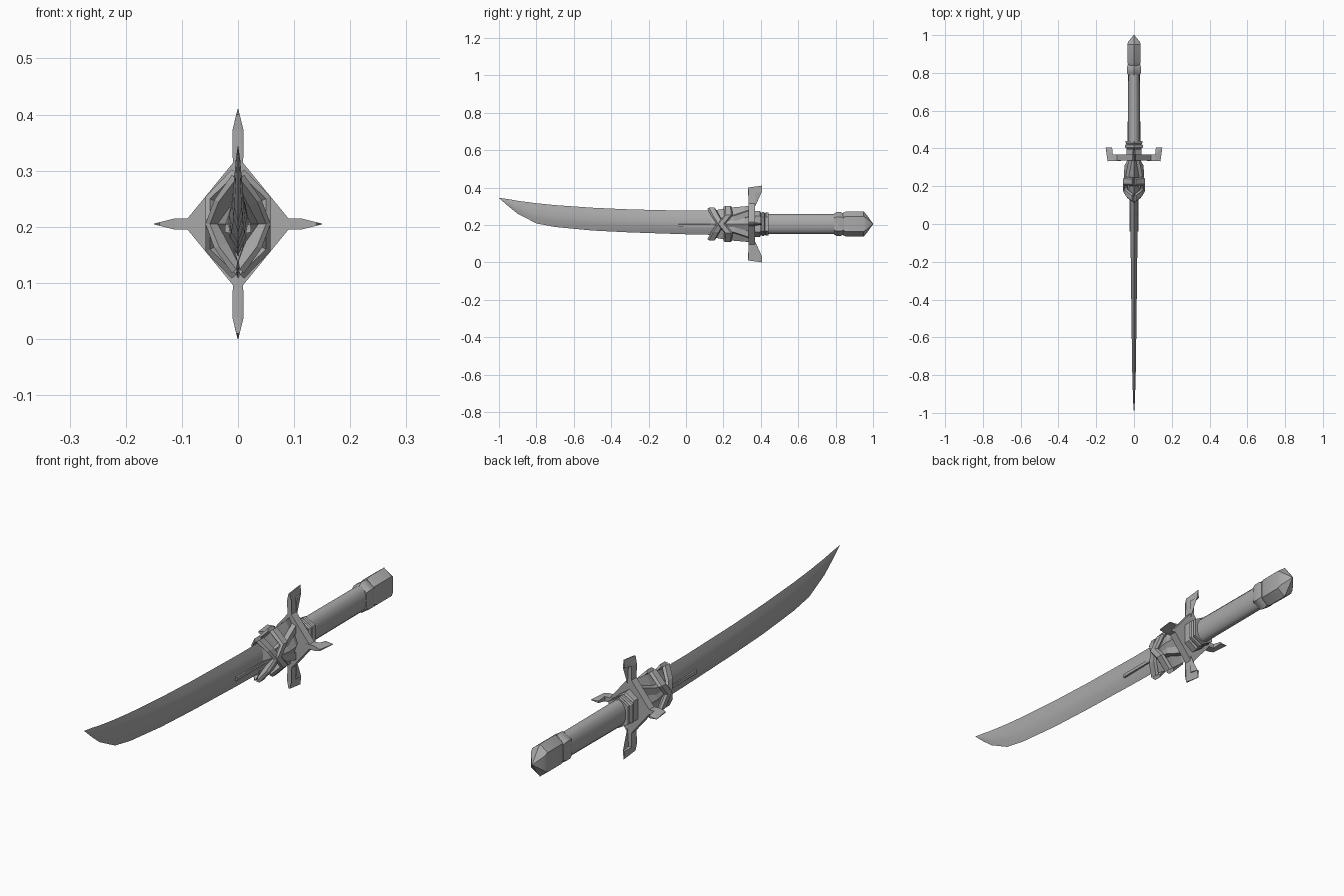
import bpy, bmesh, math

cube = bpy.data.objects.get("Cube")
if cube:
    bpy.data.objects.remove(cube)

grey = bpy.data.materials.new("plain grey")
grey.use_nodes = True
colour = (0.4, 0.4, 0.4, 1)
grey.diffuse_color = colour
grey.node_tree.nodes["Principled BSDF"].inputs["Base Color"].default_value = colour

MID = 0.205  # height of the long axis


def finish(name, bm, smooth=0):
    bmesh.ops.remove_doubles(bm, verts=bm.verts, dist=0.0002)
    bmesh.ops.recalc_face_normals(bm, faces=bm.faces)
    mesh = bpy.data.meshes.new(name)
    bm.to_mesh(mesh)
    bm.free()
    mesh.materials.append(grey)
    obj = bpy.data.objects.new(name, mesh)
    bpy.context.collection.objects.link(obj)
    if smooth:
        bpy.ops.object.select_all(action='DESELECT')
        obj.select_set(True)
        bpy.context.view_layer.objects.active = obj
        bpy.ops.object.shade_smooth_by_angle(angle=math.radians(smooth))
    return obj


def skin(bm, rings):
    """Join equal closed rings of points and cap both ends."""
    rows = [[bm.verts.new(p) for p in ring] for ring in rings]
    n = len(rows[0])
    for a, b in zip(rows, rows[1:]):
        for i in range(n):
            j = (i + 1) % n
            bm.faces.new((a[i], a[j], b[j], b[i]))
    bm.faces.new(rows[0])
    bm.faces.new(rows[-1])


def loft(name, section, stations, smooth=0):
    """Stations are (y, low z, high z, half width)."""
    bm = bmesh.new()
    skin(bm, [[(u * w, y, (lo + hi) / 2 + v * (hi - lo) / 2) for u, v in section]
              for y, lo, hi, w in stations])
    return finish(name, bm, smooth)


def around(stations):
    return [(y, MID - h, MID + h, w) for y, h, w in stations]


diamond = [(0, 1), (1, 0), (0, -1), (-1, 0)]
lens = [(0, 1), (0.55, 0.55), (1, 0), (0.75, -0.5), (0, -1), (-0.75, -0.5), (-1, 0), (-0.55, 0.55)]
oval = [(math.sin(a * math.tau / 16), math.cos(a * math.tau / 16)) for a in range(16)]
hexagon = [(0, 1), (1, 0.6), (1, -0.6), (0, -1), (-1, -0.6), (-1, 0.6)]

# Curved blade
loft("blade", lens, [
    (-1, 0.344, 0.345, 0.0003), (-0.95, 0.30, 0.338, 0.004), (-0.9, 0.26, 0.329, 0.006),
    (-0.8, 0.208, 0.316, 0.009), (-0.7, 0.189, 0.306, 0.011), (-0.5, 0.17, 0.292, 0.013),
    (-0.3, 0.16, 0.283, 0.016), (0, 0.15, 0.276, 0.019), (0.33, 0.143, 0.276, 0.024)], 40)

# Slim ribs on each blade face
for side, label in ((1, "left"), (-1, "right")):
    bm = bmesh.new()
    skin(bm, [[(side * x, y, z) for x, z in
               ((0.01, 0.188), (0.023, 0.19), (0.023, 0.203), (0.01, 0.206))]
              for y in (-0.04, 0.16)])
    finish(label + "_blade_rib", bm)

# Flared collar between blade and guard
loft("blade_collar", diamond, around([
    (0.13, 0.068, 0.022), (0.2, 0.082, 0.043), (0.26, 0.09, 0.054),
    (0.31, 0.094, 0.05), (0.335, 0.097, 0.036)]))

# Crossed straps, one pair on each side
for side, label in ((1, "left"), (-1, "right")):
    for flip, way in ((1, "rising"), (-1, "falling")):
        bm = bmesh.new()
        path = [(0.003, 0.135, 0.081), (0.034, 0.158, 0.04),
                (0.05, 0.185, 0), (0.05, 0.225, -0.045), (0.003, 0.222, -0.09)]
        skin(bm, [[(side * max(x + dx, 0), y + dy, MID + flip * (h + dh))
                   for dx, dy, dh in ((0, -0.021, 0), (0.008, -0.012, h * 0.08),
                                      (0.008, 0.016, h * 0.08), (0, 0.024, 0),
                                      (-0.02, 0, -h * 0.2))]
                  for x, y, h in path])
        finish(label + "_" + way + "_strap", bm)

# Fanned ridges on the collar
for side, label in ((1, "left"), (-1, "right")):
    for flip, level in ((1, "upper"), (-1, "lower")):
        bm = bmesh.new()
        skin(bm, [[(side * (x + dx), y, MID + flip * (h + dh))
                   for dx, dh in ((-0.014, -0.02), (0.004, -0.015), (0.004, 0.015), (-0.014, 0.02))]
                  for x, y, h in ((0.03, 0.19, 0.015), (0.04, 0.26, 0.03), (0.025, 0.335, 0.055))])
        finish(label + "_" + level + "_collar_ridge", bm)

# Diamond guard plate
loft("guard_plate", diamond, around([(0.335, 0.12, 0.098), (0.368, 0.12, 0.098)]))


# Four hooked prongs: (reach before the tip, y, half thickness)
def prong(name, out, base, tip):
    outline = [(base, 0.334, 0.009), (tip - 0.038, 0.334, 0.01), (tip - 0.01, 0.332, 0.003),
               (tip, 0.405, 0.0006), (tip - 0.034, 0.405, 0.004),
               (tip - 0.038, 0.368, 0.01), (base, 0.368, 0.009)]
    dx, dz = out
    bm = bmesh.new()
    skin(bm, [[(dx * r + dz * s * t, y, MID + dz * r + dx * s * t) for r, y, t in outline]
              for s in (-1, 1)])
    bmesh.ops.triangulate(bm, faces=bm.faces)
    finish(name, bm)


prong("top_prong", (0, 1), 0.09, 0.205)
prong("bottom_prong", (0, -1), 0.09, 0.205)
prong("left_prong", (1, 0), 0.07, 0.15)
prong("right_prong", (-1, 0), 0.07, 0.15)

# Stepped collars behind the guard
loft("front_grip_collar", hexagon, around([
    (0.365, 0.07, 0.04), (0.395, 0.07, 0.04), (0.402, 0.058, 0.036)]))
loft("rear_grip_collar", hexagon, around([
    (0.4, 0.058, 0.042), (0.406, 0.063, 0.047), (0.418, 0.063, 0.047),
    (0.422, 0.057, 0.04), (0.428, 0.062, 0.044), (0.44, 0.062, 0.044)]))

# Grip, ring and pommel
loft("grip", oval, around([(0.42, 0.054, 0.034), (0.82, 0.053, 0.031)]), 40)
loft("pommel_ring", hexagon, around([
    (0.79, 0.054, 0.033), (0.805, 0.064, 0.037), (0.828, 0.064, 0.037), (0.845, 0.054, 0.033)]), 30)
loft("pommel", hexagon, around([
    (0.84, 0.06, 0.029), (0.856, 0.067, 0.035), (0.95, 0.067, 0.035),
    (0.965, 0.05, 0.031), (1, 0.002, 0.002)]), 35)
